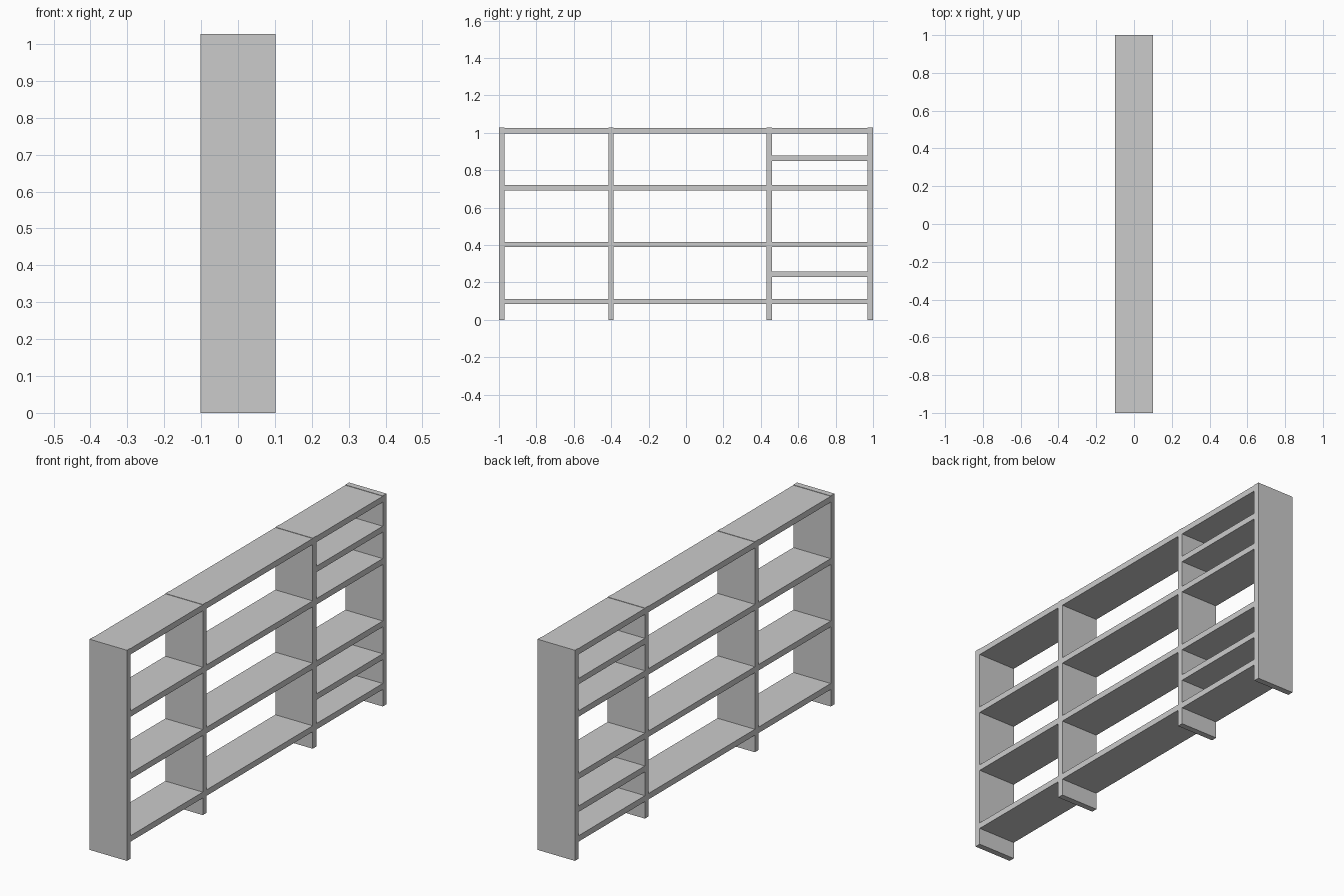
import bpy

if "Cube" in bpy.data.objects:
    bpy.data.objects.remove(bpy.data.objects["Cube"])

HALF_DEPTH = 0.101
T = 0.029           # board thickness
HEIGHT = 1.027


def board(name, y0, y1, z0, z1):
    """Box board spanning the full depth of the unit."""
    bpy.ops.mesh.primitive_cube_add(size=1, location=(0, (y0 + y1) / 2, (z0 + z1) / 2))
    ob = bpy.context.object
    ob.name = name
    ob.scale = (2 * HALF_DEPTH, y1 - y0, z1 - z0)
    bpy.ops.object.transform_apply(location=False, rotation=False, scale=True)


# Upright panels, standing on the floor and just proud of the top boards
centres = [-1 + T / 2, -0.401, 0.446, 1 - T / 2]
for name, y in zip(("left_end_panel", "left_divider", "right_divider", "right_end_panel"), centres):
    board(name, y - T / 2, y + T / 2, 0, HEIGHT)

# Shelves fitted between neighbouring uprights; the right bay has two extra
main_tops = [0.112, 0.417, 0.721, HEIGHT - 0.002]
for bay, extra in enumerate(([], [], [0.257, 0.879])):
    for level, top in enumerate(sorted(main_tops + extra)):
        board(f"shelf_bay{bay + 1}_level{level + 1}",
              centres[bay] + T / 2, centres[bay + 1] - T / 2, top - T, top)
